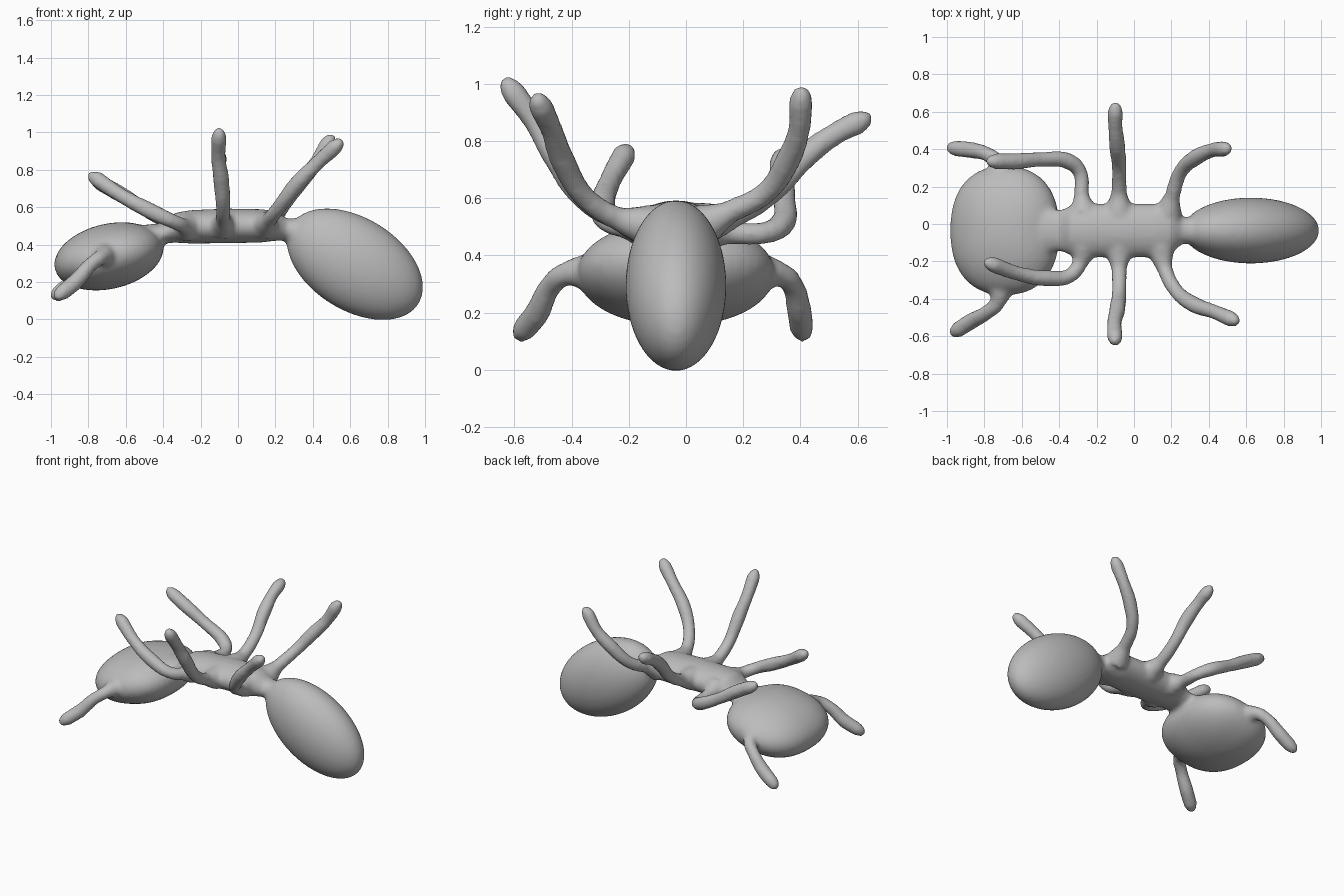
import bpy, bmesh, math
from mathutils import Matrix, Vector

if "Cube" in bpy.data.objects:
    bpy.data.objects.remove(bpy.data.objects["Cube"])

MID_Y = -0.035
parts = []

shell = bpy.data.materials.new("shell_grey")
shell.diffuse_color = (0.5, 0.5, 0.5, 1)
shell.use_nodes = True
shell.node_tree.nodes["Principled BSDF"].inputs["Base Color"].default_value = shell.diffuse_color


def add_mesh(name, bm):
    bmesh.ops.recalc_face_normals(bm, faces=bm.faces)
    mesh = bpy.data.meshes.new(name)
    bm.to_mesh(mesh)
    bm.free()
    obj = bpy.data.objects.new(name, mesh)
    bpy.context.collection.objects.link(obj)
    parts.append(obj)


def ellipsoid(name, centre, radii, tilt, power=2.0):
    """Ellipsoid tilted about y; power above 2 squares its plan outline."""
    bm = bmesh.new()
    bmesh.ops.create_uvsphere(bm, u_segments=48, v_segments=32, radius=1)
    for v in bm.verts:
        r = math.hypot(v.co.x, v.co.y)
        if r > 1e-6:
            p = (abs(v.co.x / r) ** power + abs(v.co.y / r) ** power) ** (-1 / power)
            v.co.x *= p
            v.co.y *= p
    bm.transform(Matrix.Translation(centre) @ Matrix.Rotation(tilt, 4, 'Y')
                 @ Matrix.Diagonal((*radii, 1)))
    add_mesh(name, bm)


def loft(name, sections, n=24):
    """Body tube along x from (x, z, half width, half height) sections."""
    bm = bmesh.new()
    rings = [[bm.verts.new((x, MID_Y + w * math.cos(2 * math.pi * i / n),
                            z + h * math.sin(2 * math.pi * i / n)))
              for i in range(n)] for x, z, w, h in sections]
    for a, b in zip(rings, rings[1:]):
        for i in range(n):
            j = (i + 1) % n
            bm.faces.new((a[i], a[j], b[j], b[i]))
    bm.faces.new(rings[0])
    bm.faces.new(rings[-1])
    add_mesh(name, bm)


def limb(name, points, thick=0.042):
    """Tapered limb with a flared root, a slim knee and a rounded tip."""
    pts = [Vector(p) for p in points]
    end = (pts[-1] - pts[-2]).normalized()
    pts[-1:] = [pts[-1] - end * 0.06, pts[-1] - end * 0.018, pts[-1]]
    radii = [1.9, 1.0] + [0.95, 1.08] * 4
    radii = radii[:len(pts) - 3] + [1.05, 0.75, 0.3]
    curve = bpy.data.curves.new(name, 'CURVE')
    curve.dimensions = '3D'
    curve.bevel_depth = thick
    curve.bevel_resolution = 4
    curve.use_fill_caps = True
    spline = curve.splines.new('BEZIER')
    spline.bezier_points.add(len(pts) - 1)
    for bp, p, r in zip(spline.bezier_points, pts, radii):
        bp.co, bp.radius = p, r
        bp.handle_left_type = bp.handle_right_type = 'AUTO'
    obj = bpy.data.objects.new(name, curve)
    bpy.context.collection.objects.link(obj)
    parts.append(obj)


# Head, thorax and abdomen
ellipsoid("head", (-0.69, MID_Y, 0.337), (0.297, 0.345, 0.174), math.radians(-13), 2.35)
ellipsoid("abdomen", (0.625, MID_Y, 0.295), (0.402, 0.176, 0.247), math.radians(32))
loft("thorax", [(-0.55, 0.43, 0.15, 0.07), (-0.46, 0.45, 0.12, 0.06),
                (-0.40, 0.46, 0.11, 0.055), (-0.34, 0.49, 0.13, 0.08),
                (-0.25, 0.495, 0.145, 0.09), (-0.05, 0.50, 0.145, 0.093),
                (0.12, 0.50, 0.145, 0.09), (0.20, 0.50, 0.125, 0.08),
                (0.26, 0.48, 0.07, 0.06), (0.32, 0.46, 0.08, 0.08),
                (0.40, 0.44, 0.09, 0.09)])

# Three pairs of raised legs
limb("front_leg_left", [(-0.27, 0.06, 0.49), (-0.28, 0.15, 0.48), (-0.29, 0.28, 0.48),
                        (-0.35, 0.335, 0.51), (-0.50, 0.345, 0.59),
                        (-0.63, 0.335, 0.67), (-0.79, 0.335, 0.76)])
limb("front_leg_right", [(-0.27, -0.13, 0.49), (-0.29, -0.21, 0.50), (-0.34, -0.275, 0.52),
                         (-0.47, -0.29, 0.58), (-0.62, -0.265, 0.66), (-0.80, -0.20, 0.78)])
limb("middle_leg_left", [(-0.08, 0.06, 0.51), (-0.08, 0.17, 0.54), (-0.08, 0.30, 0.62),
                         (-0.09, 0.42, 0.75), (-0.10, 0.53, 0.83), (-0.10, 0.65, 0.89)])
limb("middle_leg_right", [(-0.08, -0.13, 0.50), (-0.08, -0.24, 0.53), (-0.08, -0.36, 0.60),
                          (-0.09, -0.46, 0.75), (-0.105, -0.53, 0.87), (-0.10, -0.64, 1.02)])
limb("hind_leg_left", [(0.18, 0.05, 0.50), (0.205, 0.15, 0.55), (0.25, 0.28, 0.62),
                       (0.33, 0.355, 0.73), (0.42, 0.395, 0.84), (0.51, 0.405, 0.99)])
limb("hind_leg_right", [(0.14, -0.12, 0.50), (0.165, -0.24, 0.53), (0.22, -0.35, 0.60),
                        (0.32, -0.43, 0.73), (0.43, -0.47, 0.84), (0.56, -0.525, 0.96)])

# Antennae
limb("antenna_left", [(-0.71, 0.24, 0.34), (-0.73, 0.33, 0.335), (-0.79, 0.375, 0.29),
                      (-0.87, 0.395, 0.21), (-1.00, 0.41, 0.11)])
limb("antenna_right", [(-0.71, -0.31, 0.34), (-0.73, -0.42, 0.335), (-0.79, -0.475, 0.29),
                       (-0.87, -0.52, 0.20), (-0.98, -0.59, 0.11)])

# Fuse everything into one smooth skin
bpy.ops.object.select_all(action='DESELECT')
for obj in parts:
    obj.select_set(True)
bpy.context.view_layer.objects.active = parts[0]
bpy.ops.object.convert(target='MESH')
bpy.ops.object.join()
body = bpy.context.view_layer.objects.active
body.name = "ant_body"
fuse = body.modifiers.new("fuse", 'REMESH')
fuse.mode = 'VOXEL'
fuse.voxel_size = 0.014
relax = body.modifiers.new("relax", 'SMOOTH')
relax.factor = 0.5
relax.iterations = 8
bpy.ops.object.convert(target='MESH')
body = bpy.context.view_layer.objects.active
body.data.materials.clear()
body.data.materials.append(shell)
bpy.ops.object.shade_smooth()
